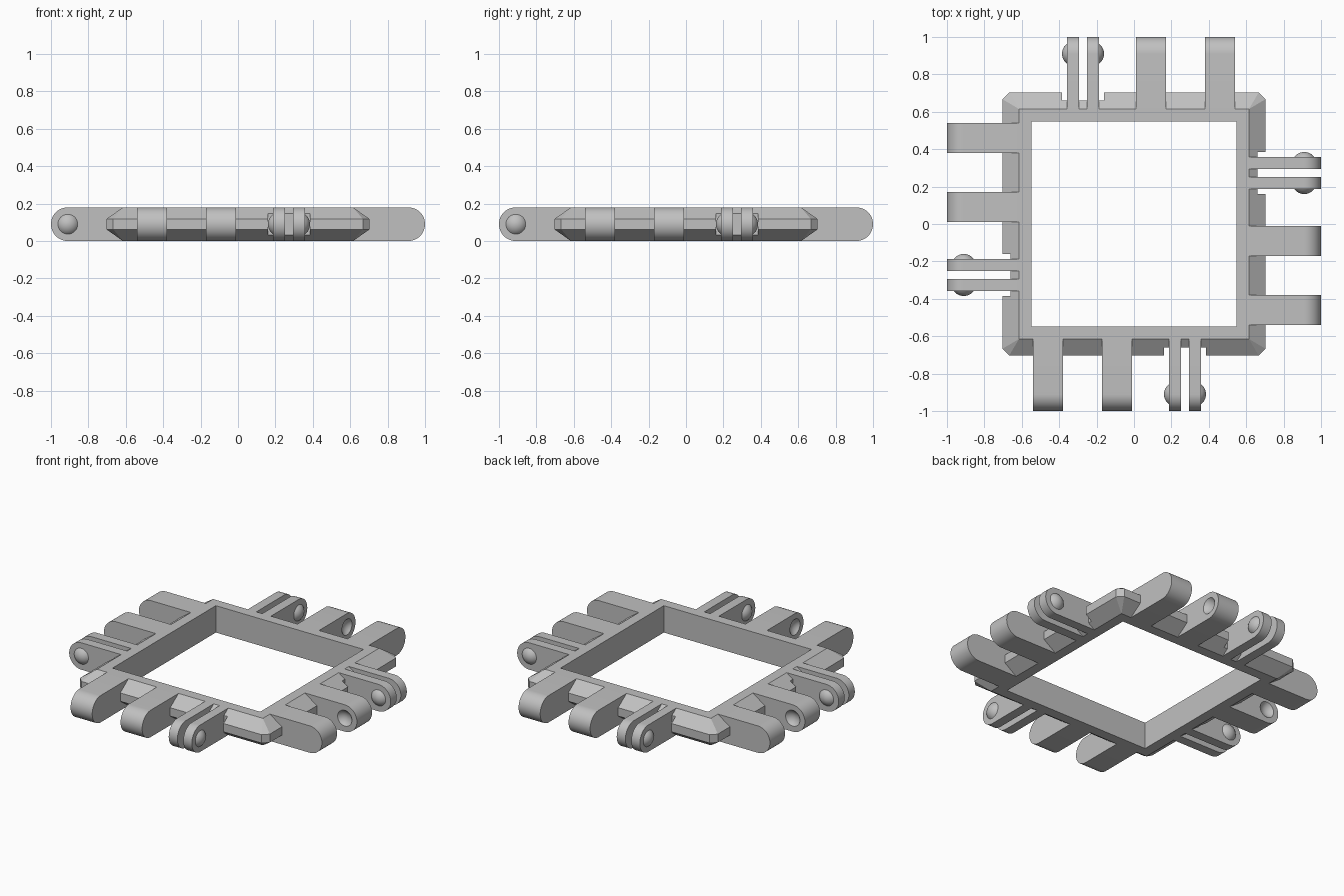
import bpy, bmesh, math
from mathutils import Matrix, Vector

if "Cube" in bpy.data.objects:
    bpy.data.objects.remove(bpy.data.objects["Cube"], do_unlink=True)

H = 0.18            # overall thickness
MID = H / 2
IN, OUT, RIM = 0.547, 0.615, 0.703   # opening, top edge, flange edge
PIN_Y = -1 + MID    # centre of the rounded tips
SIDES = ["front", "left", "back", "right"]

grey = bpy.data.materials.new("mid_grey")
grey.use_nodes = True
colour = (0.53, 0.53, 0.53, 1)
grey.diffuse_color = colour
grey.node_tree.nodes["Principled BSDF"].inputs["Base Color"].default_value = colour


def make(name, bm):
    bmesh.ops.recalc_face_normals(bm, faces=bm.faces)
    mesh = bpy.data.meshes.new(name)
    bm.to_mesh(mesh)
    bm.free()
    mesh.materials.append(grey)
    ob = bpy.data.objects.new(name, mesh)
    bpy.context.collection.objects.link(ob)
    return ob


def activate(ob):
    bpy.ops.object.select_all(action='DESELECT')
    ob.select_set(True)
    bpy.context.view_layer.objects.active = ob


def box(name, lo, hi):
    bm = bmesh.new()
    lo, hi = Vector(lo), Vector(hi)
    bmesh.ops.create_cube(bm, size=1, matrix=Matrix.Translation((lo + hi) / 2)
                          @ Matrix.Diagonal((*(hi - lo), 1)))
    return make(name, bm)


def cut(ob, cutter):
    mod = ob.modifiers.new("cut", 'BOOLEAN')
    mod.operation = 'DIFFERENCE'
    mod.solver = 'EXACT'
    mod.object = cutter
    activate(ob)
    bpy.ops.object.modifier_apply(modifier=mod.name)
    bpy.data.objects.remove(cutter, do_unlink=True)


def smooth(ob):
    activate(ob)
    bpy.ops.object.shade_smooth_by_angle(angle=math.radians(30))


def ball(name, x, side=None):
    """Shallow spherical cap bulging 0.027 from plane x; whole ball if no side."""
    r, rise = 0.0655, 0.027
    bm = bmesh.new()
    centre = x - (side or 1) * (r - rise)
    bmesh.ops.create_uvsphere(bm, u_segments=32, v_segments=20, radius=r,
                              matrix=Matrix.Translation((centre, PIN_Y, MID))
                              @ Matrix.Rotation(math.pi / 2, 4, 'Y'))
    if side:
        bmesh.ops.bisect_plane(bm, geom=bm.verts[:] + bm.edges[:] + bm.faces[:],
                               plane_co=(x, 0, 0), plane_no=(side, 0, 0),
                               clear_inner=True)
    return make(name, bm)


def lug(name, x0, x1):
    """Bar with a half-round tip, reaching out from the frame edge."""
    bm = bmesh.new()
    pts = [(-OUT, H), (-OUT, 0)]
    for i in range(25):
        a = math.pi * i / 24
        pts.append((PIN_Y - MID * math.sin(a), MID - MID * math.cos(a)))
    face = bm.faces.new([bm.verts.new((x0, y, z)) for y, z in pts])
    ext = bmesh.ops.extrude_face_region(bm, geom=[face], use_keep_orig=True)
    verts = [g for g in ext["geom"] if isinstance(g, bmesh.types.BMVert)]
    bmesh.ops.translate(bm, verts=verts, vec=(x1 - x0, 0, 0))
    return make(name, bm)


# Square frame with a bevelled flange and clipped corners
bm = bmesh.new()
for sx in (-1, 1):
    for sy in (-1, 1):
        for z in (0, H):
            bm.verts.new((sx * OUT, sy * OUT, z))
        for z in (0.062, 0.118):
            bm.verts.new((sx * RIM, sy * 0.667, z))
            bm.verts.new((sx * 0.667, sy * RIM, z))
bmesh.ops.convex_hull(bm, input=bm.verts[:])
bmesh.ops.dissolve_limit(bm, angle_limit=0.01, verts=bm.verts[:], edges=bm.edges[:])
frame = make("frame", bm)
cut(frame, box("opening_cutter", (-IN, -IN, -1), (IN, IN, 1)))

# Shallow notch in the flange behind each pair of prongs
for i in range(4):
    notch = box("notch_cutter", (0.16, -0.8, -1), (0.385, -0.66, 1))
    notch.data.transform(Matrix.Rotation(i * math.pi / 2, 4, 'Z'))
    cut(frame, notch)

# One side's hinge parts: two wide lugs with facing sockets, two thin prongs with domes
parts = []
for name, x0, x1, face_x, side in (("outer_lug", -0.54, -0.38, -0.38, 1),
                                   ("inner_lug", -0.17, -0.01, -0.17, -1)):
    ob = lug(name, x0, x1)
    # the socket ball sits outside the lug and dips into it
    cut(ob, ball("socket_cutter", face_x, -side))
    parts.append(ob)
for name, x0, x1, face_x, side in (("inner_prong", 0.187, 0.251, 0.187, -1),
                                   ("outer_prong", 0.295, 0.358, 0.358, 1)):
    parts.append(lug(name, x0, x1))
    parts.append(ball(name + "_dome", face_x, side))

# Repeat around the four sides
for ob in parts:
    smooth(ob)
    base = ob.name
    for i, side in enumerate(SIDES):
        item = ob if i == 0 else ob.copy()
        if i:
            bpy.context.collection.objects.link(item)
        item.name = side + "_" + base
        item.rotation_euler.z = i * math.pi / 2
